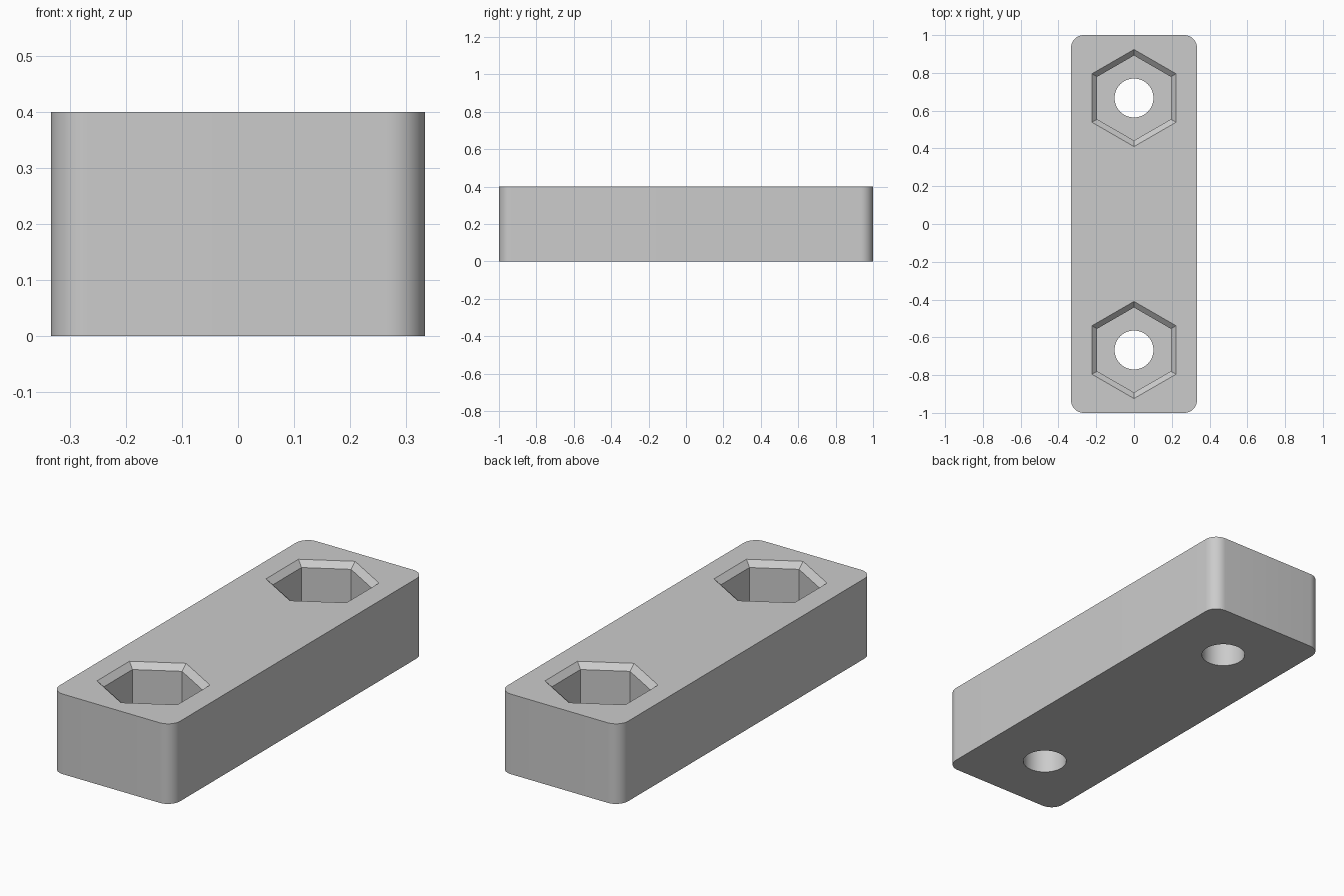
import bpy
import bmesh
from math import cos, sin, pi, radians

if "Cube" in bpy.data.objects:
    bpy.data.objects.remove(bpy.data.objects["Cube"], do_unlink=True)

LENGTH, WIDTH, HEIGHT = 2.0, 0.667, 0.4
CORNER = 0.067
SPACING = 0.667               # pocket centre distance from the middle
FLOOR = 0.133                 # height of the pocket floor
CHAMFER = 0.028
HEX_INNER, HEX_OUTER = 0.225, 0.257
HOLE = 0.103

grey = bpy.data.materials.new("light grey")
grey.use_nodes = True
colour = (0.6, 0.6, 0.6, 1)
grey.diffuse_color = colour
grey.node_tree.nodes["Principled BSDF"].inputs["Base Color"].default_value = colour


def ring(radius, sides, y=0):
    """Regular outline with a corner pointing along +y."""
    return [(radius * sin(2 * pi * i / sides), y + radius * cos(2 * pi * i / sides))
            for i in range(sides)]


def loft(name, sections):
    """Closed solid through stacked (outline, height) sections."""
    bm = bmesh.new()
    loops = [[bm.verts.new((x, y, z)) for x, y in pts] for pts, z in sections]
    for low, high in zip(loops, loops[1:]):
        for i in range(len(low)):
            bm.faces.new((low[i - 1], low[i], high[i], high[i - 1]))
    bm.faces.new(loops[0])
    bm.faces.new(loops[-1])
    bmesh.ops.recalc_face_normals(bm, faces=bm.faces)
    mesh = bpy.data.meshes.new(name)
    bm.to_mesh(mesh)
    bm.free()
    mesh.materials.append(grey)
    obj = bpy.data.objects.new(name, mesh)
    bpy.context.collection.objects.link(obj)
    return obj


# Block with rounded upright corners
outline = []
for k, (sx, sy) in enumerate([(1, 1), (-1, 1), (-1, -1), (1, -1)]):
    for step in range(13):
        a = (k + step / 12) * pi / 2
        outline.append((sx * (WIDTH / 2 - CORNER) + CORNER * cos(a),
                        sy * (LENGTH / 2 - CORNER) + CORNER * sin(a)))
block = loft("block", [(outline, 0), (outline, HEIGHT)])

# Chamfered hexagonal pockets and round through holes
cutters = []
over = 0.05
flare = HEX_OUTER + over * (HEX_OUTER - HEX_INNER) / CHAMFER
for side, y in (("front", -SPACING), ("back", SPACING)):
    inner = ring(HEX_INNER, 6, y)
    cutters.append(loft(side + "_pocket_cutter", [
        (inner, FLOOR), (inner, HEIGHT - CHAMFER), (ring(flare, 6, y), HEIGHT + over)]))
    hole = ring(HOLE, 64, y)
    cutters.append(loft(side + "_hole_cutter", [(hole, -over), (hole, FLOOR + over)]))

bpy.context.view_layer.objects.active = block
block.select_set(True)
for cutter in cutters:
    cut = block.modifiers.new(cutter.name, "BOOLEAN")
    cut.operation = "DIFFERENCE"
    cut.solver = "EXACT"
    cut.object = cutter
    bpy.ops.object.modifier_apply(modifier=cut.name)
for cutter in cutters:
    bpy.data.objects.remove(cutter, do_unlink=True)

# Smooth the round surfaces, keep the edges crisp
bpy.ops.object.shade_smooth_by_angle(angle=radians(25))
